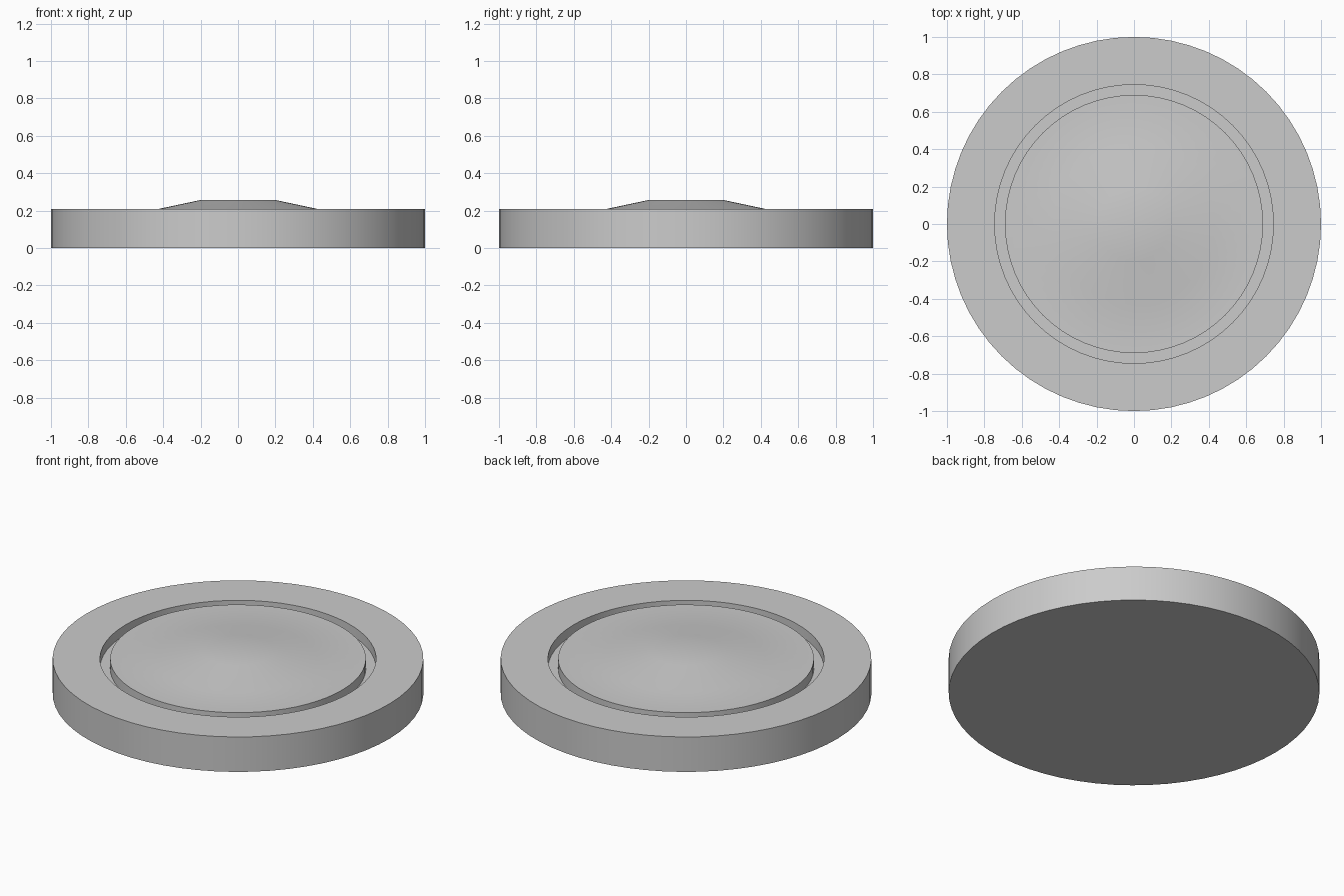
import bpy
import bmesh
import math

SEGMENTS = 64

default = bpy.data.objects.get("Cube")
if default:
    bpy.data.objects.remove(default, do_unlink=True)

# Single grey finish
grey = bpy.data.materials.new("light_grey")
grey.use_nodes = True
colour = (0.6, 0.6, 0.6, 1.0)
grey.diffuse_color = colour
grey.node_tree.nodes["Principled BSDF"].inputs["Base Color"].default_value = colour


def turned(name, profile):
    """Spin (radius, height) points, listed bottom to top, and cap both ends."""
    bm = bmesh.new()
    rings = []
    for radius, height in profile:
        ring = []
        for i in range(SEGMENTS):
            a = math.tau * i / SEGMENTS
            ring.append(bm.verts.new((radius * math.cos(a), radius * math.sin(a), height)))
        rings.append(ring)
    for low, high in zip(rings, rings[1:]):
        for i in range(SEGMENTS):
            j = (i + 1) % SEGMENTS
            bm.faces.new((low[i], low[j], high[j], high[i]))
    bm.faces.new(rings[0][::-1])
    bm.faces.new(rings[-1])
    bmesh.ops.recalc_face_normals(bm, faces=bm.faces)
    mesh = bpy.data.meshes.new(name)
    bm.to_mesh(mesh)
    bm.free()
    mesh.materials.append(grey)
    obj = bpy.data.objects.new(name, mesh)
    bpy.context.collection.objects.link(obj)
    bpy.ops.object.select_all(action='DESELECT')
    obj.select_set(True)
    bpy.context.view_layer.objects.active = obj
    bpy.ops.object.shade_smooth_by_angle(angle=math.radians(30))
    return obj


RIM = 0.208
GROOVE = 0.15

# Outer round base with a recessed floor
turned("round_base", [(1.0, 0), (1.0, RIM), (0.745, RIM), (0.745, GROOVE)])

# Centre pad with a low raised hill and a flat crown
turned("centre_pad", [(0.69, GROOVE), (0.69, RIM), (0.43, RIM), (0.195, 0.258)])
